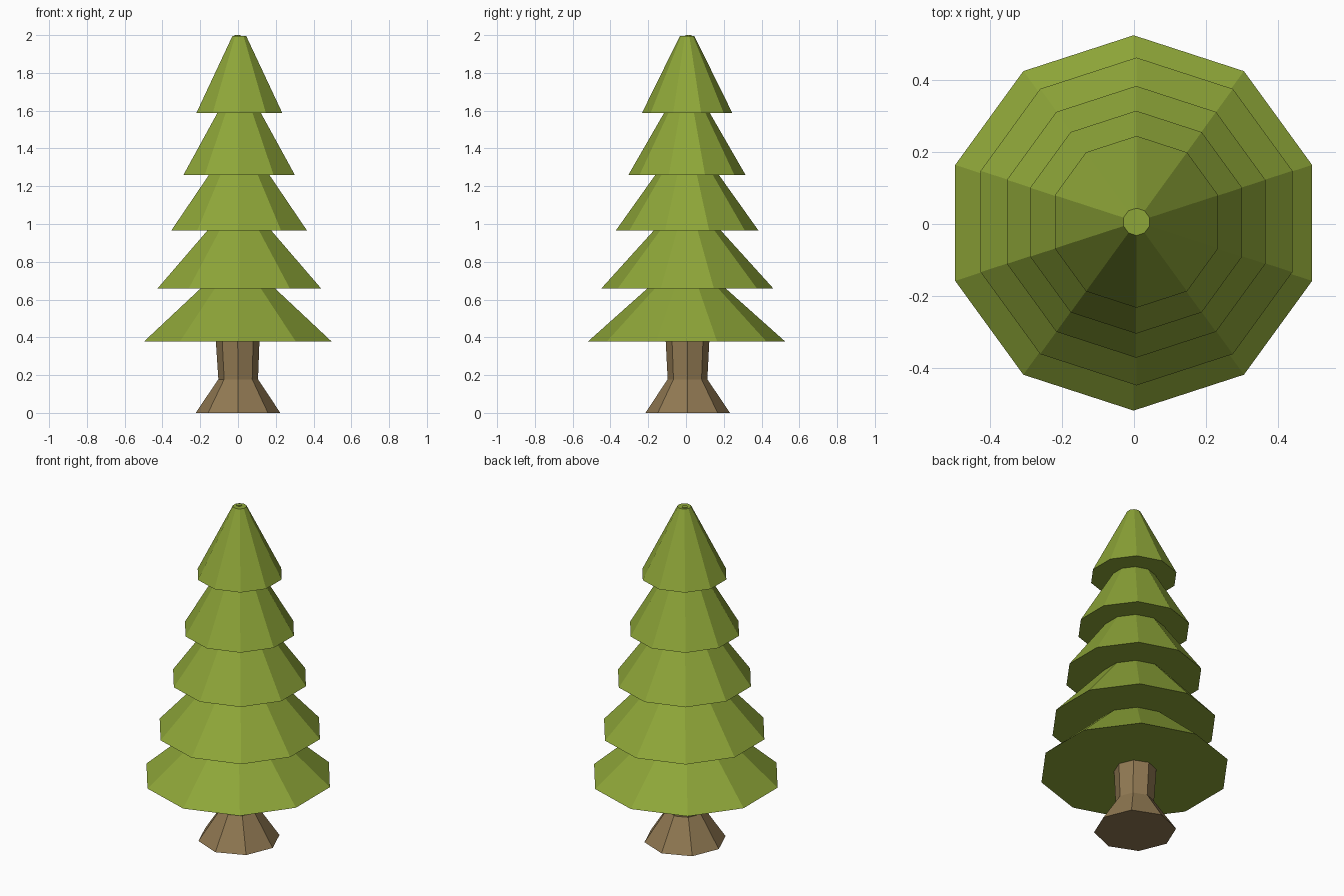
import bpy, bmesh
from math import cos, sin, pi

if "Cube" in bpy.data.objects:
    bpy.data.objects.remove(bpy.data.objects["Cube"])


def material(name, color):
    m = bpy.data.materials.new(name)
    m.diffuse_color = (*color, 1)
    m.use_nodes = True
    m.node_tree.nodes["Principled BSDF"].inputs["Base Color"].default_value = m.diffuse_color
    return m


def stack(name, sides, rings, mat):
    """Closed solid of polygon rings (x, y, z, radius), one vertex on +y."""
    bm = bmesh.new()
    loops = []
    for x, y, z, r in rings:
        angles = [pi / 2 + 2 * pi * i / sides for i in range(sides)]
        loops.append([bm.verts.new((x + r * cos(a), y + r * sin(a), z)) for a in angles])
    for lo, hi in zip(loops, loops[1:]):
        for i in range(sides):
            j = (i + 1) % sides
            bm.faces.new((lo[i], lo[j], hi[j], hi[i]))
    bm.faces.new(loops[0][::-1])
    bm.faces.new(loops[-1])
    bmesh.ops.recalc_face_normals(bm, faces=bm.faces)
    mesh = bpy.data.meshes.new(name)
    bm.to_mesh(mesh)
    bm.free()
    mesh.materials.append(mat)
    obj = bpy.data.objects.new(name, mesh)
    bpy.context.collection.objects.link(obj)
    return obj


green = material("needles", (0.27, 0.38, 0.04))
brown = material("bark", (0.28, 0.19, 0.085))

# Trunk with flared foot, slightly wider again under the foliage
stack("trunk", 8, [(0, 0.009, 0, 0.224), (0.001, 0.008, 0.178, 0.105),
                   (-0.002, 0.008, 0.39, 0.116)], brown)

# Foliage tiers: bottom z, bottom radius, top z, top radius, centre x, centre y
tiers = [
    (0.378, 0.522, 0.658, 0.208, -0.001, 0.003),
    (0.658, 0.456, 0.965, 0.178, 0.007, 0.007),
    (0.965, 0.378, 1.26, 0.168, 0.006, 0.006),
    (1.26, 0.310, 1.588, 0.121, 0.006, 0.005),
    (1.588, 0.239, 1.996, 0.038, 0.007, 0.006),
]
for n, (z0, r0, z1, r1, x, y) in enumerate(tiers, 1):
    stack(f"foliage_tier_{n}", 10, [(x, y, z0, r0), (x, y, z1, r1)], green)

# Tiny nub at the tip
stack("tip", 10, [(-0.002, 0.014, 1.99, 0.016), (-0.002, 0.014, 2.0, 0.016)], green)
